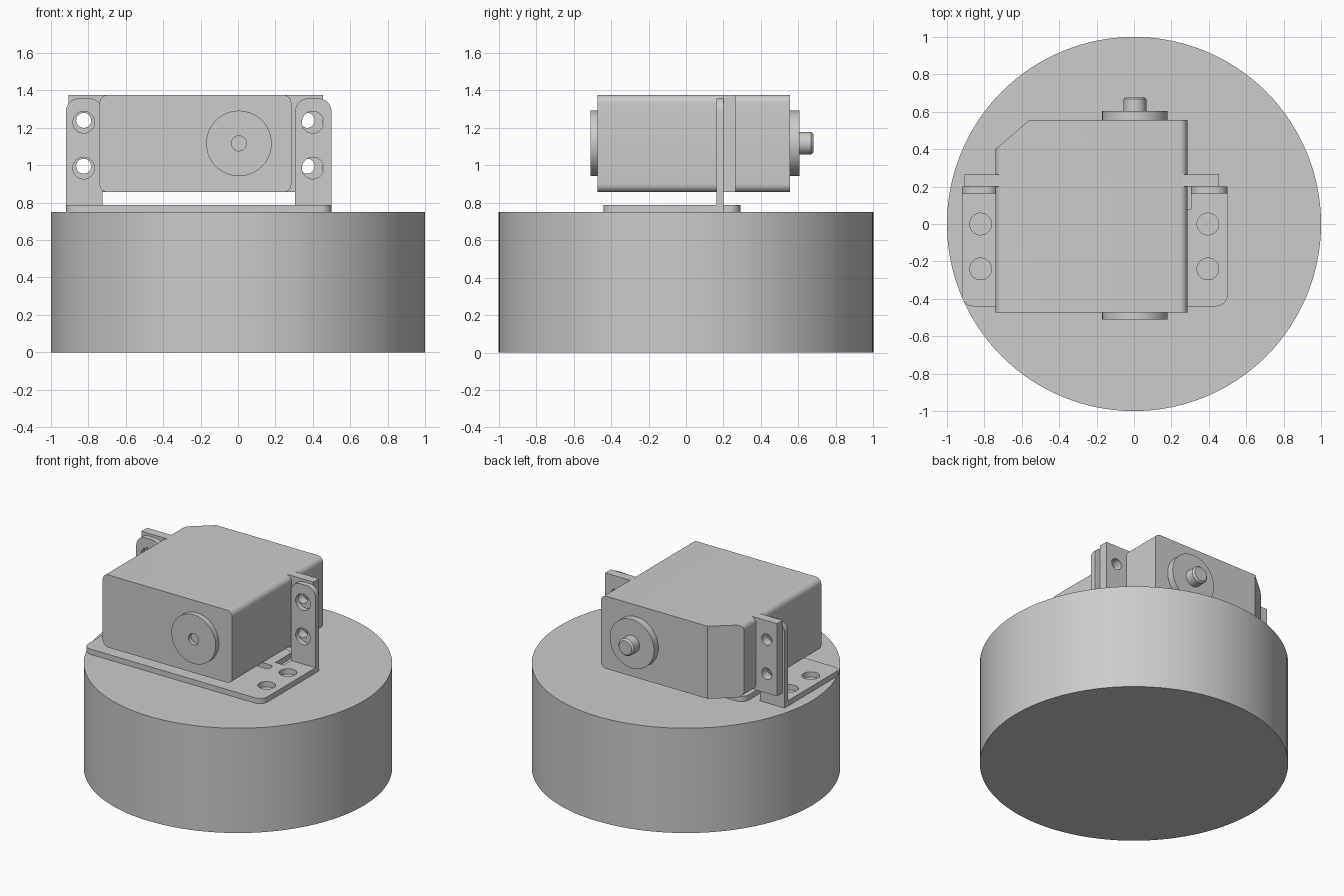
import bpy, bmesh
from math import radians
from mathutils import Vector, Matrix

if "Cube" in bpy.data.objects:
    bpy.data.objects.remove(bpy.data.objects["Cube"], do_unlink=True)

grey = bpy.data.materials.new("plain_grey")
grey.use_nodes = True
COLOUR = (0.604, 0.604, 0.604, 1)
grey.diffuse_color = COLOUR
grey.node_tree.nodes["Principled BSDF"].inputs["Base Color"].default_value = COLOUR

# Local z of a part turned to run along world y, keeping x and z in plane
ALONG_Y = Matrix(((1, 0, 0), (0, 0, 1), (0, 1, 0))).to_4x4()


def finish(name, bm, along_y):
    if along_y:
        bm.transform(ALONG_Y)
    bm.normal_update()
    bmesh.ops.recalc_face_normals(bm, faces=bm.faces[:])
    mesh = bpy.data.meshes.new(name)
    bm.to_mesh(mesh)
    bm.free()
    ob = bpy.data.objects.new(name, mesh)
    bpy.context.collection.objects.link(ob)
    mesh.materials.append(grey)
    return ob


def slab(name, corners, low, high, along_y=False):
    """Extrude an outline; a third value on a corner is its rounding radius."""
    points = []
    count = len(corners)
    for i, c in enumerate(corners):
        p = Vector(c[:2])
        if len(c) < 3:
            points.append(p)
            continue
        a = (Vector(corners[i - 1][:2]) - p).normalized()
        b = (Vector(corners[(i + 1) % count][:2]) - p).normalized()
        centre = p + (a + b) * c[2]
        for k in range(9):
            points.append(centre + (-b).slerp(-a, k / 8) * c[2])
    bm = bmesh.new()
    face = bm.faces.new([bm.verts.new((p.x, p.y, low)) for p in points])
    top = bmesh.ops.extrude_face_region(bm, geom=[face], use_keep_orig=True)["geom"]
    bmesh.ops.translate(bm, vec=(0, 0, high - low),
                        verts=[v for v in top if isinstance(v, bmesh.types.BMVert)])
    return finish(name, bm, along_y)


def box_outline(x0, x1, y0, y1, r=None):
    pts = [(x0, y0), (x1, y0), (x1, y1), (x0, y1)]
    return [p + (r,) for p in pts] if r else pts


def disc(name, u, v, radius, low, high, along_y=False, segments=48, tip=None):
    bm = bmesh.new()
    bmesh.ops.create_cone(bm, cap_ends=True, segments=segments, radius1=radius,
                          radius2=tip or radius, depth=high - low,
                          matrix=Matrix.Translation((u, v, (low + high) / 2)))
    return finish(name, bm, along_y)


def cut(ob, cutters):
    for c in cutters:
        mod = ob.modifiers.new("cut", "BOOLEAN")
        mod.operation, mod.solver, mod.object = "DIFFERENCE", "EXACT", c
        bpy.context.view_layer.objects.active = ob
        bpy.ops.object.modifier_apply(modifier=mod.name)
        bpy.data.objects.remove(c, do_unlink=True)


# Round base drum
disc("base_drum", 0, 0, 1, 0, 0.75, segments=128)

# Bracket foot: plate with a tongue between two relief notches
foot = slab("bracket_foot", [
    (-0.92, -0.44, 0.06), (0.5, -0.44, 0.06), (0.5, 0.2), (0.305, 0.2),
    (0.305, 0.08), (0.24, 0.08), (0.24, 0.29, 0.06), (-0.66, 0.29, 0.06),
    (-0.66, 0.08), (-0.725, 0.08), (-0.725, 0.2), (-0.92, 0.2)], 0.75, 0.788)
cut(foot, [disc("hole_cutter", x, y, 0.058, 0.7, 0.85)
           for x in (-0.82, 0.395) for y in (0, -0.24)])
cut(foot, [slab("slot_cutter", box_outline(-0.68, 0.26, -0.03, 0.03, 0.025), 0.7, 0.85)])

# Upright bracket tabs and the motor ears behind them
HOLE_HEIGHTS = (1.23, 0.985)
for side, x0, x1, hole, ear0, ear1, ear_hole in (
        ("right", -0.92, -0.725, -0.825, -0.905, -0.7, -0.825),
        ("left", 0.305, 0.5, 0.4, 0.25, 0.455, 0.37)):
    tab = slab(side + "_bracket_tab", [(x0, 0.77), (x1, 0.77), (x1, 1.357, 0.07),
                                       (x0, 1.357, 0.07)], 0.163, 0.2, True)
    cut(tab, [disc("hole_cutter", hole, z, 0.058, 0.1, 0.25, True) for z in HOLE_HEIGHTS])
    ear = slab(side + "_motor_ear", box_outline(ear0, ear1, 0.856, 1.375), 0.2, 0.265, True)
    cut(ear, [disc("hole_cutter", ear_hole, z + 0.01, 0.04, 0.15, 0.3, True)
              for z in HOLE_HEIGHTS])

# Motor case with rounded long edges and one rear corner cut off
case = slab("motor_case", box_outline(-0.74, 0.285, 0.856, 1.375, 0.042), -0.473, 0.555, True)
cut(case, [slab("corner_cutter", [(-0.8565, 0.3), (-0.502, 0.605), (-0.9, 0.7)], 0.8, 1.5)])

# Bearing caps and output shaft
AXIS = (0.005, 1.117)
front_cap = disc("front_cap", *AXIS, 0.175, -0.51, -0.47, True, 64)
cut(front_cap, [disc("hole_cutter", *AXIS, 0.04, -0.55, -0.48, True)])
disc("rear_cap", *AXIS, 0.175, 0.55, 0.605, True, 64)
disc("output_shaft", *AXIS, 0.061, 0.6, 0.668, True)
disc("shaft_tip", *AXIS, 0.061, 0.668, 0.68, True, tip=0.05)

# Smooth the round faces and keep the edges sharp
bpy.ops.object.select_all(action="DESELECT")
for ob in bpy.context.collection.objects:
    if ob.type == "MESH":
        ob.select_set(True)
        bpy.context.view_layer.objects.active = ob
bpy.ops.object.shade_smooth_by_angle(angle=radians(30))
